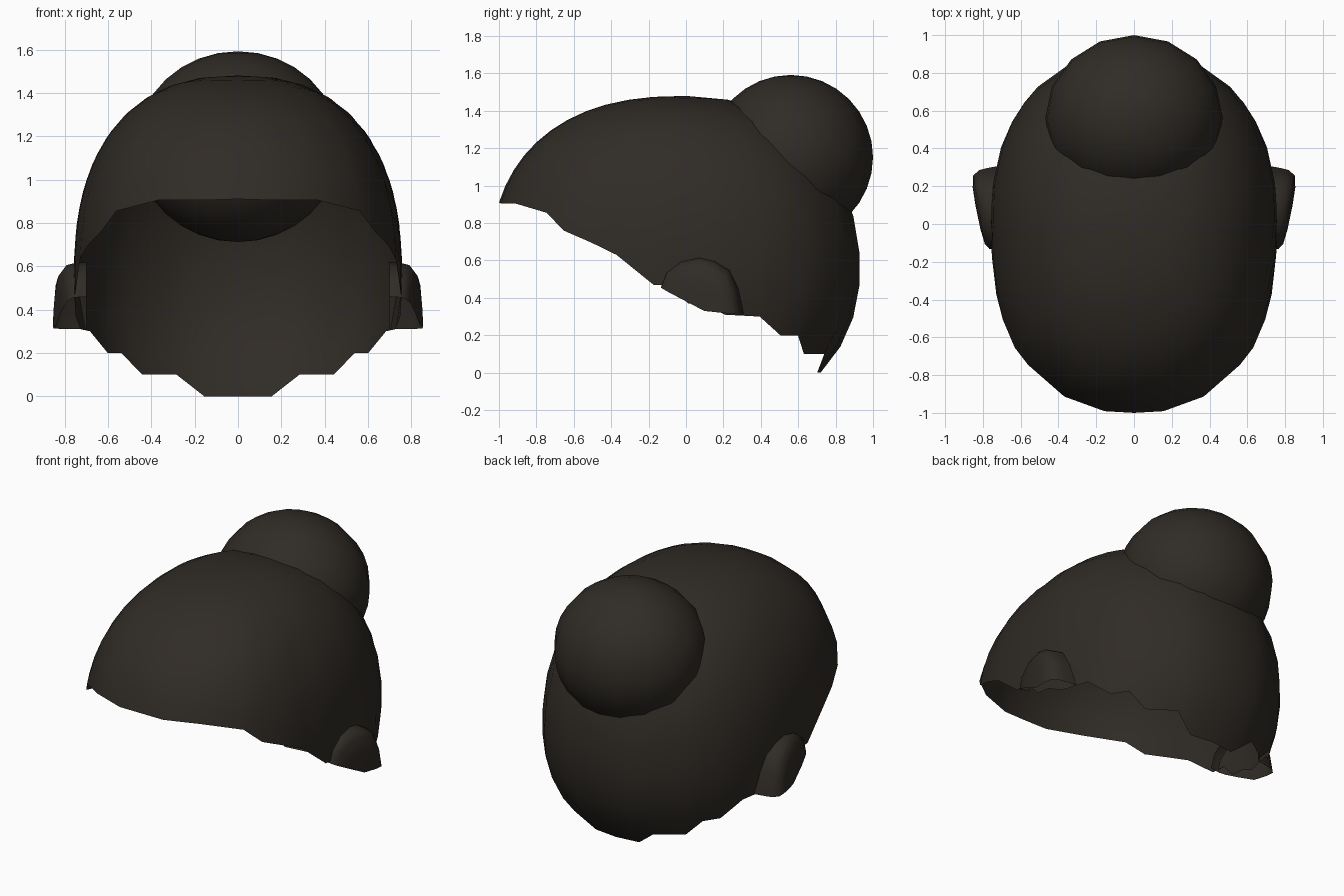
import bpy, bmesh
from math import sin, cos, acos, radians

if "Cube" in bpy.data.objects:
    bpy.data.objects.remove(bpy.data.objects["Cube"])

mat = bpy.data.materials.new("dark_hair")
mat.diffuse_color = (0.029, 0.024, 0.019, 1)
mat.use_nodes = True
mat.node_tree.nodes["Principled BSDF"].inputs["Base Color"].default_value = mat.diffuse_color


def finish(name, bm):
    bmesh.ops.remove_doubles(bm, verts=bm.verts[:], dist=0.0005)
    bmesh.ops.recalc_face_normals(bm, faces=bm.faces[:])
    me = bpy.data.meshes.new(name)
    bm.to_mesh(me)
    bm.free()
    me.materials.append(mat)
    for p in me.polygons:
        p.use_smooth = True
    ob = bpy.data.objects.new(name, me)
    bpy.context.collection.objects.link(ob)
    return ob


def loft(rows, closed=False):
    bm = bmesh.new()
    vs = [[bm.verts.new(p) for p in r] for r in rows]
    pairs = list(zip(vs, vs[1:])) + ([(vs[-1], vs[0])] if closed else [])
    for a, b in pairs:
        for i in range(len(a) - 1):
            bm.faces.new((a[i], a[i + 1], b[i + 1], b[i]))
    return bm


# Hair cap: super-ellipsoid shell ending at a stepped rim (azimuth from front, rim height)
RIM = [(0, .91), (9, .905), (22, .905), (37, .855), (44, .76), (54, .695), (63, .63),
       (77, .47), (84, .465), (91, .37), (98, .36), (106, .31), (120, .30), (130, .20),
       (138, .20), (145, .10), (159, .10), (167.5, 0), (180, 0)]
CZ, TOP, LOW, WIDE, FRONT, BACK = .55, .93, .82, .757, 1.046, .93
RINGS = 11


def cap_column(az, rim, side):
    s, c = sin(radians(az)), cos(radians(az))
    n = 2.4 - .25 * max(0, -c)
    ry = FRONT if c > 0 else BACK
    reach = ((abs(s) / WIDE) ** n + (abs(c) / ry) ** n) ** (-1 / n)
    end = acos((rim - CZ) / (TOP if rim > CZ else LOW))
    pts = []
    for i in range(RINGS + 1):
        t = cos(end * i / RINGS)
        r = reach * max(0, 1 - abs(t) ** n) ** (1 / n)
        pts.append((side * r * s, -r * c, CZ + t * (TOP if t > 0 else LOW)))
    return pts


columns = [cap_column(a, z, 1) for a, z in RIM]
columns += [cap_column(a, z, -1) for a, z in RIM[-2:0:-1]]
finish("hair_cap", loft(columns, closed=True))

# Bun: full sphere sunk into the back of the cap
bm = bmesh.new()
bmesh.ops.create_uvsphere(bm, u_segments=16, v_segments=16, radius=1)
for v in bm.verts:
    v.co = (v.co.x * .47, v.co.y * .44 + .56, v.co.z * .44 + 1.152)
finish("hair_bun", bm)

# Ear tufts: shallow hoods, open below, flaring outwards to the back
ARCH = [(-.13, .46), (-.10, .54), (-.02, .60), (.08, .62), (.16, .60),
        (.24, .55), (.285, .45), (.31, .31)]
HUB = (.12, .33)
LAYERS = [(1, 0), (.98, .06), (.95, .10), (.82, .13), (.5, .142), (0, .145)]
rows = []
for f, d in LAYERS:
    row = []
    for y, z in ARCH:
        py, pz = HUB[0] + (y - HUB[0]) * f, HUB[1] + (z - HUB[1]) * f
        row.append((.70 + d * (1 + 1.3 * (py - .15)), py - .15 * d, pz))
    rows.append(row)
tuft = finish("ear_tufts", loft(rows))
tuft.modifiers.new("mirror", 'MIRROR')
